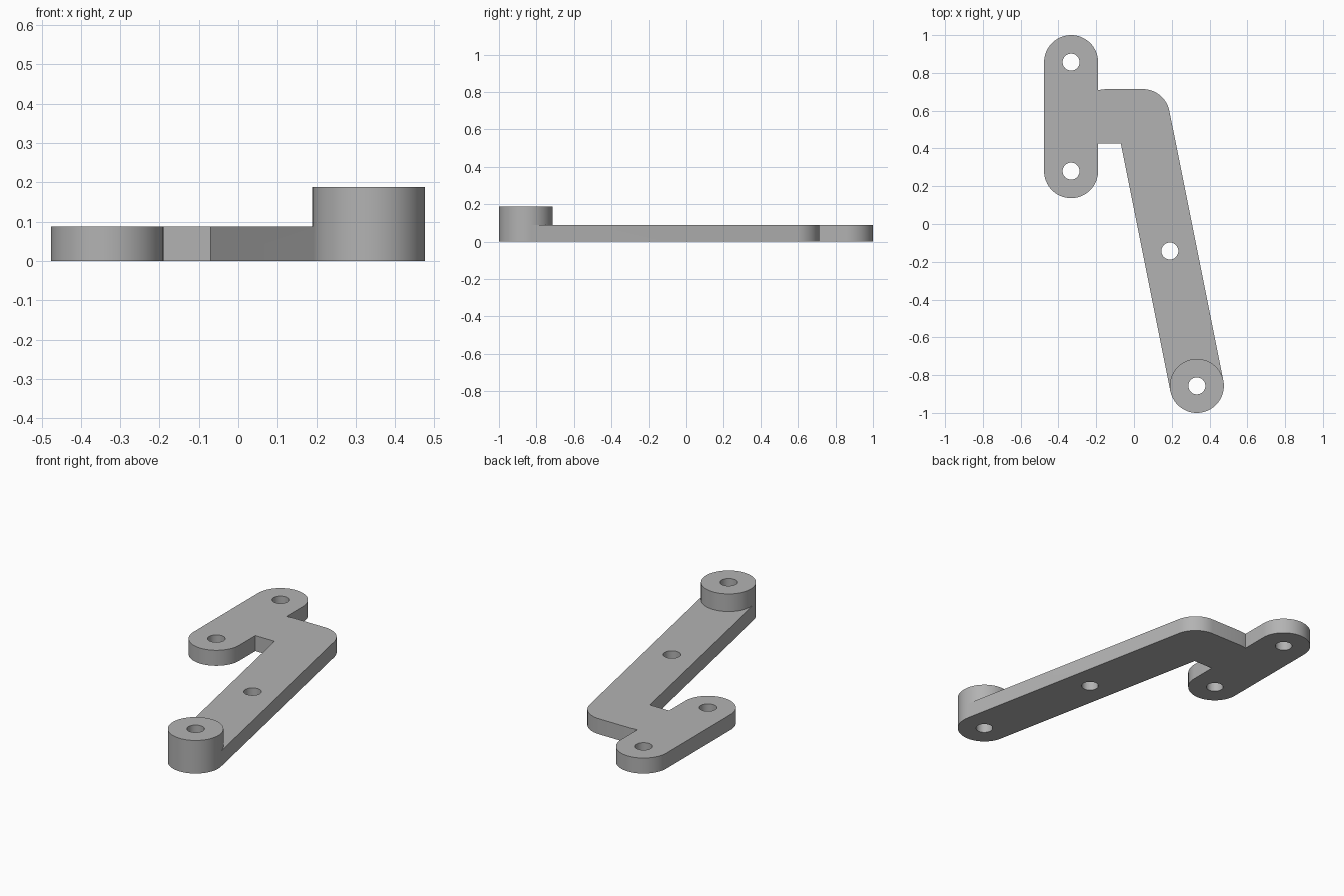
import bpy, bmesh
from math import sin, cos, pi, atan2
from mathutils import Vector

cube = bpy.data.objects.get("Cube")
if cube:
    bpy.data.objects.remove(cube, do_unlink=True)

R = 0.143            # half width of every strap and radius of every rounded end
HOLE = 0.045
THICK = 0.088
BOSS_TOP = 0.188
STEPS = 32           # segments per half circle

top_hole = Vector((-0.333, 0.857))
low_hole = Vector((-0.333, 0.28))
elbow = Vector((0.047, 0.571))
boss_centre = Vector((0.333, -0.857))
arm_hole = Vector((0.19, -0.143))

steel = bpy.data.materials.new("plain grey")
steel.use_nodes = True
GREY = (0.45, 0.45, 0.45, 1)
steel.diffuse_color = GREY
steel.node_tree.nodes["Principled BSDF"].inputs["Base Color"].default_value = GREY


def arc(centre, start, end, steps, radius=R):
    return [centre + radius * Vector((cos(a), sin(a)))
            for a in (start + (end - start) * i / steps for i in range(steps + 1))]


def prism(name, outline, z0, z1):
    """Extrude a flat outline from z0 to z1."""
    bm = bmesh.new()
    face = bm.faces.new([bm.verts.new((p.x, p.y, z0)) for p in outline])
    moved = bmesh.ops.extrude_face_region(bm, geom=[face])["geom"]
    verts = [v for v in moved if isinstance(v, bmesh.types.BMVert)]
    bmesh.ops.translate(bm, vec=(0, 0, z1 - z0), verts=verts)
    bmesh.ops.recalc_face_normals(bm, faces=bm.faces)
    mesh = bpy.data.meshes.new(name)
    bm.to_mesh(mesh)
    bm.free()
    mesh.materials.append(steel)
    obj = bpy.data.objects.new(name, mesh)
    bpy.context.collection.objects.link(obj)
    return obj


def combine(target, tool, operation):
    """Apply a boolean and discard the tool object."""
    mod = target.modifiers.new(operation.title(), 'BOOLEAN')
    mod.operation, mod.object, mod.solver = operation, tool, 'EXACT'
    bpy.context.view_layer.objects.active = target
    bpy.ops.object.modifier_apply(modifier=mod.name)
    bpy.data.objects.remove(tool, do_unlink=True)


# Arm direction and its sideways angle
along = (boss_centre - elbow).normalized()
side = Vector((-along.y, along.x))
side_angle = atan2(side.y, side.x)
inner = elbow - side * R
bar_low = elbow.y - R - 0.003
notch = inner + along * ((bar_low - inner.y) / along.y)
edge_x = top_hole.x + R

# Flat bracket: mounting plate, short bar, rounded elbow and slanted arm
outline = arc(top_hole, pi, 0, STEPS)
outline += [Vector((edge_x, 0.709)), Vector((edge_x + 0.04, elbow.y + R))]
outline += arc(elbow, pi / 2, side_angle, STEPS // 2)
outline += [boss_centre + side * R, boss_centre - side * R]
outline += [notch, Vector((edge_x, bar_low))]
outline += arc(low_hole, 0, -pi, STEPS)
bracket = prism("bracket", outline, 0, THICK)

# Raised round boss at the arm's end
boss = prism("boss", arc(boss_centre, side_angle, side_angle + 2 * pi, 2 * STEPS)[:-1],
             0, BOSS_TOP)
combine(bracket, boss, 'UNION')

# Screw holes
for centre in (top_hole, low_hole, arm_hole, boss_centre):
    cutter = prism("hole_cutter", arc(centre, 0, 2 * pi, STEPS, HOLE)[:-1], -0.1, 0.3)
    combine(bracket, cutter, 'DIFFERENCE')

bpy.ops.object.select_all(action='DESELECT')
bracket.select_set(True)
bpy.context.view_layer.objects.active = bracket
bpy.ops.object.shade_smooth_by_angle(angle=pi / 6)
